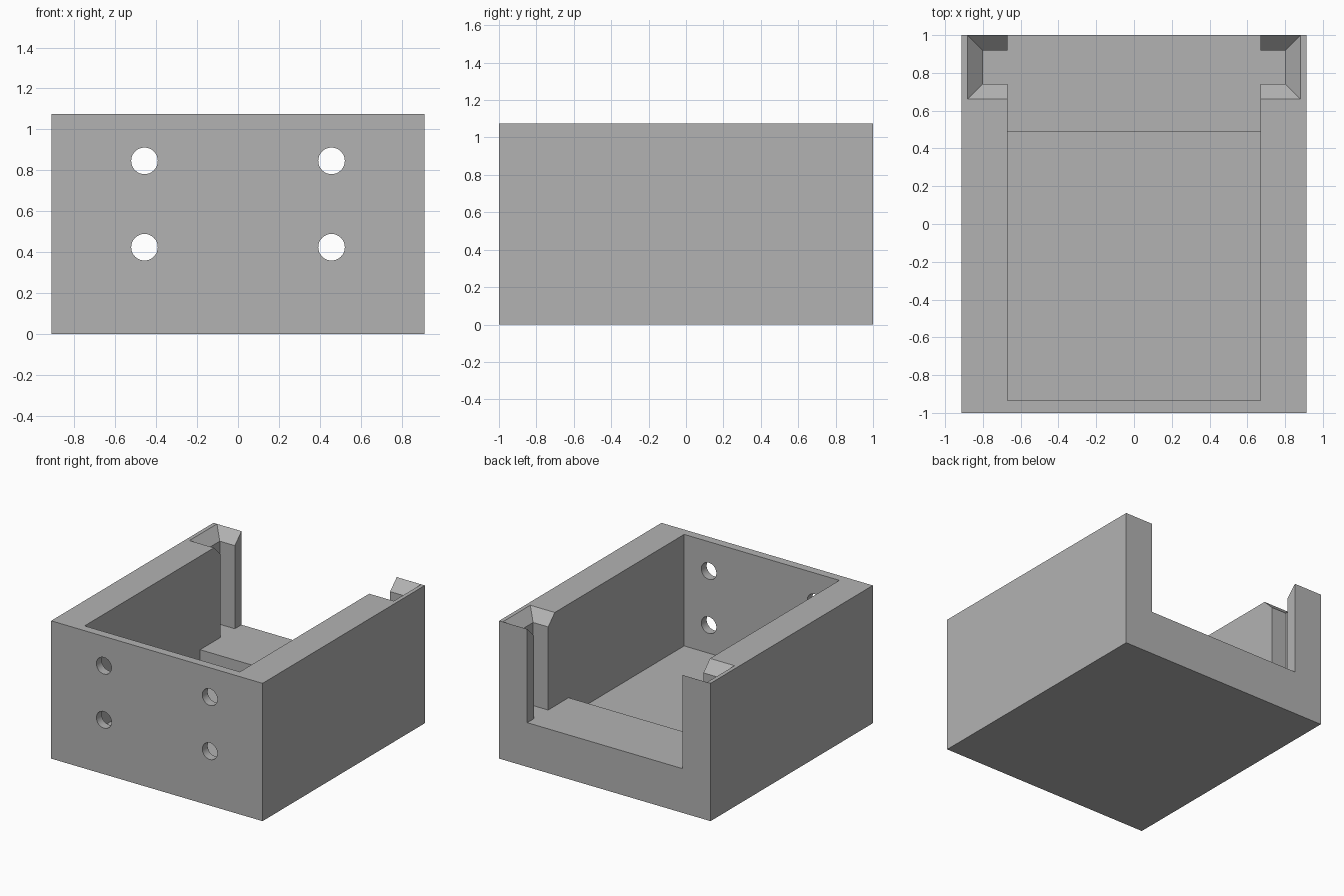
import bpy
import bmesh
from math import pi
from mathutils import Matrix

if "Cube" in bpy.data.objects:
    bpy.data.objects.remove(bpy.data.objects["Cube"], do_unlink=True)

# Main sizes
HALF_W, HALF_D, HEIGHT = 0.912, 1.0, 1.075
INNER_W, FRONT_WALL = 0.67, 0.934
FLOOR, LEDGE, LEDGE_Y = 0.205, 0.345, 0.49
SLOT_X, SLOT_Y0, SLOT_Y1, CHAMFER = 0.8, 0.742, 0.918, 0.0815
ABOVE = HEIGHT + 0.2

grey = bpy.data.materials.new("grey")
grey.use_nodes = True
colour = (0.45, 0.45, 0.45, 1)
grey.diffuse_color = colour
grey.node_tree.nodes["Principled BSDF"].inputs["Base Color"].default_value = colour


def make_object(name, bm):
    bmesh.ops.recalc_face_normals(bm, faces=bm.faces)
    mesh = bpy.data.meshes.new(name)
    bm.to_mesh(mesh)
    bm.free()
    mesh.materials.append(grey)
    obj = bpy.data.objects.new(name, mesh)
    bpy.context.collection.objects.link(obj)
    return obj


def loft(name, rings):
    """Closed solid through matching rings of points."""
    bm = bmesh.new()
    loops = [[bm.verts.new(p) for p in ring] for ring in rings]
    count = len(loops[0])
    for low, high in zip(loops, loops[1:]):
        for i in range(count):
            j = (i + 1) % count
            bm.faces.new((low[i], low[j], high[j], high[i]))
    bm.faces.new(loops[0])
    bm.faces.new(loops[-1])
    return make_object(name, bm)


def rect(x0, x1, y0, y1, z):
    return [(x0, y0, z), (x1, y0, z), (x1, y1, z), (x0, y1, z)]


# Solid outer block
housing = loft("housing", [rect(-HALF_W, HALF_W, -HALF_D, HALF_D, z) for z in (0, HEIGHT)])
cutters = []

# Open cavity with a raised ledge at the back
profile = [(-FRONT_WALL, FLOOR), (LEDGE_Y, FLOOR), (LEDGE_Y, LEDGE),
           (HALF_D + 0.2, LEDGE), (HALF_D + 0.2, ABOVE), (-FRONT_WALL, ABOVE)]
cutters.append(loft("cavity_cutter", [[(x, y, z) for y, z in profile]
                                      for x in (-INNER_W, INNER_W)]))

# Vertical slots with a chamfered mouth in both side walls
for side in (-1, 1):
    rings = []
    for z, grow in ((LEDGE, 0), (HEIGHT - CHAMFER, 0), (HEIGHT, CHAMFER), (ABOVE, CHAMFER)):
        rings.append(rect(side * 0.5, side * (SLOT_X + grow),
                          SLOT_Y0 - grow, SLOT_Y1 + grow, z))
    # Trim the mouth to the inner wall plane
    cutters.append(loft("slot_cutter", rings))

# Four screw holes through the front wall
for x in (-0.457, 0.457):
    for z in (0.424, 0.846):
        bm = bmesh.new()
        bmesh.ops.create_cone(bm, cap_ends=True, segments=32, radius1=0.065, radius2=0.065,
                              depth=0.3, matrix=Matrix.Translation((x, -0.97, z))
                              @ Matrix.Rotation(pi / 2, 4, "X"))
        cutters.append(make_object("hole_cutter", bm))

# Cut the block, then discard the cutters
bpy.ops.object.select_all(action="DESELECT")
bpy.context.view_layer.objects.active = housing
housing.select_set(True)
for cutter in cutters:
    cutter.hide_render = True
    cut = housing.modifiers.new("cut", "BOOLEAN")
    cut.operation = "DIFFERENCE"
    cut.solver = "EXACT"
    cut.object = cutter
    bpy.ops.object.modifier_apply(modifier=cut.name)
    bpy.data.objects.remove(cutter, do_unlink=True)

# Merge leftover coplanar faces and keep the edges crisp
bm = bmesh.new()
bm.from_mesh(housing.data)
bmesh.ops.remove_doubles(bm, verts=bm.verts, dist=0.0001)
bmesh.ops.dissolve_limit(bm, angle_limit=0.01, verts=bm.verts, edges=bm.edges)
bm.to_mesh(housing.data)
bm.free()
bpy.ops.object.shade_smooth_by_angle(angle=pi / 6)
